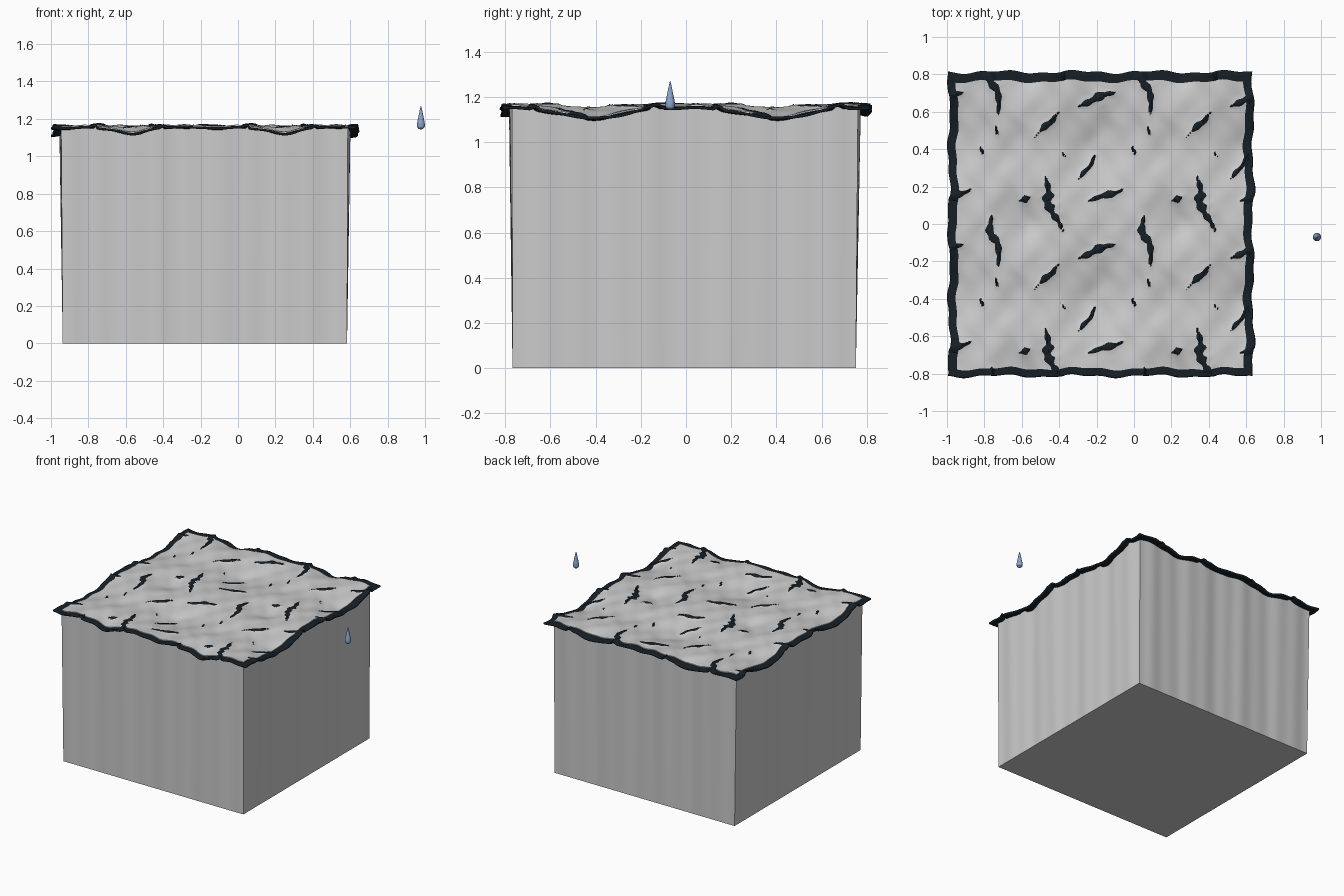
import bpy, bmesh, math
from mathutils import Vector

if "Cube" in bpy.data.objects:
    bpy.data.objects.remove(bpy.data.objects["Cube"])

T = 0.813                    # wave tile size, repeated 2 x 2
CX = -0.177                  # centre of the water block in x
K = 2 * math.pi / T

# dark crest strokes inside one tile: half width, then points
STROKES = [
    (.022, (-.77, .05), (-.77, -.04), (-.72, -.10), (-.72, -.24)),
    (.026, (-.47, .25), (-.45, .13), (-.38, -.04)),
    (.024, (-.30, .63), (-.20, .68), (-.10, .71)),
    (.020, (-.24, .12), (-.16, .15), (-.07, .19)),
    (.018, (-.53, .46), (-.45, .53), (-.40, .59)),
    (.016, (-.30, .24), (-.25, .30), (-.20, .37)),
    (.016, (-.61, .12), (-.54, .15)),
    (.010, (-.82, .41), (-.80, .36)),
    (.009, (-.75, .53), (-.74, .48)),
    (.008, (-.39, .40), (-.37, .36)),
]


def wrap(d):
    return d - T * round(d / T)


def dip(x, y, cx, cy, s):
    return math.exp(-(wrap(x - cx) ** 2 + wrap(y - cy) ** 2) / (2 * s * s))


def height(x, y):
    z = 1.166 - .05 * dip(x, y, -.2, .41, .14) - .032 * dip(x, y, -.59, .02, .085)
    z -= .018 * dip(x, y, -.62, .40, .1)
    z += .003 * math.sin(2 * K * x + K * y) + .002 * math.sin(3 * K * y - 4 * K * x)
    return z + .002 * math.sin(5 * K * x + 4 * K * y + 1)


def crest(x, y):
    best = 0
    wob = 1 + .3 * math.sin(9 * K * x + 4 * K * y) + .25 * math.sin(13 * K * y - 5 * K * x)
    for w, *pts in STROKES:
        m = pts[len(pts) // 2]
        p = Vector((m[0] + wrap(x - m[0]), m[1] + wrap(y - m[1])))
        n = len(pts) - 1
        for i in range(n):
            a, b = Vector(pts[i]), Vector(pts[i + 1])
            ab = b - a
            t = max(0, min(1, (p - a).dot(ab) / ab.length_squared))
            taper = 1 - .75 * abs(2 * (i + t) / n - 1) ** 1.5
            best = max(best, 1 - (p - a - ab * t).length / (2 * w * taper * wob))
    return best


def sway(x, y):
    return (.007 * math.sin(2 * K * y + K * x) + .004 * math.sin(5 * K * y + 1),
            .007 * math.sin(2 * K * x - K * y) + .004 * math.sin(5 * K * x + 2))


def wavy_grid(bm, n, half, cy, dark):
    rows = []
    for j in range(n + 1):
        row = []
        for i in range(n + 1):
            x = CX + half * (2 * i / n - 1)
            y = cy + half * (2 * j / n - 1)
            c = crest(x, y)
            z = height(x, y) + .006 * c
            if dark:
                z += -.006 + .011 * c
            sx, sy = sway(x, y)
            row.append(bm.verts.new((x + sx, y + sy, z)))
        rows.append(row)
    for j in range(n):
        for i in range(n):
            bm.faces.new((rows[j][i], rows[j][i + 1], rows[j + 1][i + 1], rows[j + 1][i]))
    return rows


def finish(bm, name, colour=None):
    bmesh.ops.recalc_face_normals(bm, faces=bm.faces[:])
    me = bpy.data.meshes.new(name)
    bm.to_mesh(me)
    bm.free()
    ob = bpy.data.objects.new(name, me)
    bpy.context.collection.objects.link(ob)
    if colour:
        mat = bpy.data.materials.new(name + "_colour")
        mat.diffuse_color = colour
        mat.use_nodes = True
        mat.node_tree.nodes["Principled BSDF"].inputs["Base Color"].default_value = mat.diffuse_color
        me.materials.append(mat)
    bpy.ops.object.select_all(action='DESELECT')
    ob.select_set(True)
    bpy.context.view_layer.objects.active = ob
    bpy.ops.object.shade_smooth_by_angle(angle=math.radians(30))
    return ob


# grey block: wavy top, sides running down to a straight square base
bm = bmesh.new()
n = 120
g = wavy_grid(bm, n, .768, -.005, False)
ring = ([g[0][i] for i in range(n)] + [g[j][n] for j in range(n)]
        + [g[n][i] for i in range(n, 0, -1)] + [g[j][0] for j in range(n, 0, -1)])
base = []
for k in range(4 * n):
    side, t = divmod(k, n)
    u = -.76 + 1.52 * t / n
    x, y = [(u, -.76), (.76, u), (-u, .76), (-.76, -u)][side]
    base.append(bm.verts.new((CX + x, -.008 + y, 0)))
for k in range(4 * n):
    m = (k + 1) % (4 * n)
    bm.faces.new((ring[k], base[k], base[m], ring[m]))
bm.faces.new(base)
finish(bm, "wave_block")

# dark sheet: a little wider, breaking through along the crests
bm = bmesh.new()
wavy_grid(bm, 160, T, 0, True)
sheet = finish(bm, "dark_sheet", (.008, .014, .02, 1))
sol = sheet.modifiers.new("thickness", 'SOLIDIFY')
sol.thickness = .012
sol.offset = -1

# falling drop: turned profile
PROFILE = [(0, 1.143), (.011, 1.146), (.019, 1.154), (.022, 1.166), (.019, 1.186),
           (.014, 1.21), (.008, 1.24), (.003, 1.262), (0, 1.273)]
bm = bmesh.new()
vs = [bm.verts.new((.978 + r, -.07, z)) for r, z in PROFILE]
es = [bm.edges.new(p) for p in zip(vs, vs[1:])]
bmesh.ops.spin(bm, geom=vs + es, cent=(.978, -.07, 0), axis=(0, 0, 1),
               angle=2 * math.pi, steps=24)
bmesh.ops.remove_doubles(bm, verts=bm.verts[:], dist=.0003)
finish(bm, "water_drop", (.25, .38, .62, 1))
